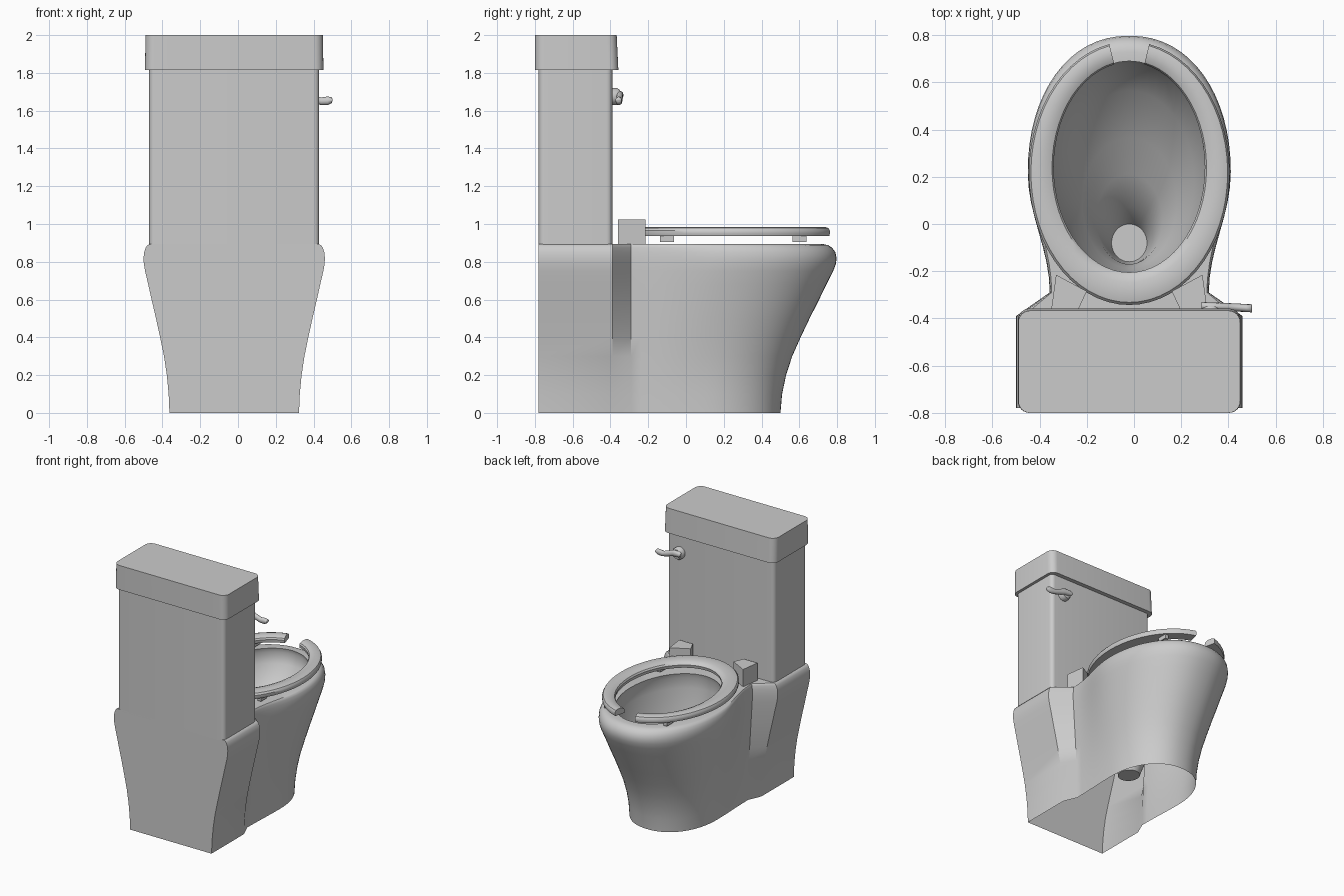
import bpy, bmesh, math
from mathutils import Vector

if "Cube" in bpy.data.objects:
    bpy.data.objects.remove(bpy.data.objects["Cube"])

CX = -0.02  # symmetry plane of the fixture
mat = bpy.data.materials.new("porcelain_grey")
mat.diffuse_color = (0.6, 0.6, 0.6, 1)
mat.use_nodes = True
mat.node_tree.nodes["Principled BSDF"].inputs["Base Color"].default_value = mat.diffuse_color


def finish(name, bm, angle=35):
    bmesh.ops.recalc_face_normals(bm, faces=bm.faces)
    me = bpy.data.meshes.new(name)
    bm.to_mesh(me)
    bm.free()
    ob = bpy.data.objects.new(name, me)
    bpy.context.collection.objects.link(ob)
    me.materials.append(mat)
    bpy.ops.object.select_all(action='DESELECT')
    ob.select_set(True)
    bpy.context.view_layer.objects.active = ob
    bpy.ops.object.shade_smooth_by_angle(angle=math.radians(angle))
    return ob


def loft(bm, loops, cap_start=True, cap_end=True):
    rows = [[bm.verts.new(p) for p in lp] for lp in loops]
    n = len(rows[0])
    for a, b in zip(rows, rows[1:]):
        for i in range(n):
            j = (i + 1) % n
            bm.faces.new((a[i], a[j], b[j], b[i]))
    if cap_start:
        bm.faces.new(rows[0])
    if cap_end:
        bm.faces.new(rows[-1])
    return rows


def rounded_rect(hx, y0, y1, r, z):
    pts = []
    for k, (sx, y) in enumerate([(1, y1 - r), (-1, y1 - r), (-1, y0 + r), (1, y0 + r)]):
        for i in range(7):
            a = math.pi / 2 * (k + i / 6)
            pts.append((CX + sx * (hx - r) + r * math.cos(a), y + r * math.sin(a), z))
    return pts


def ellipse(cy, a, b, z, n=48):
    return [(CX + b * math.sin(2 * math.pi * i / n), cy + a * math.cos(2 * math.pi * i / n), z)
            for i in range(n)]


def body_outline(z, t):
    """Half outline from rear wall round to the bowl front, then mirrored."""
    w, neck, wide = .343 + .137 * t, .30 + .037 * t, .31 + .12 * t
    front, cy = .50 + .297 * t, .10 + .12 * t
    half = [(w, -.78), (w, -.39)]
    for i in range(8):
        u = 1 - i / 8
        half.append((neck + (wide - neck) * (1 + math.cos(math.pi * u)) / 2, cy + u * (-.29 - cy)))
    for i in range(17):
        a = math.pi / 2 * i / 16
        half.append((wide * math.cos(a) ** .92, cy + (front - cy) * math.sin(a) ** .96)
                    if i < 16 else (0, front))
    full = half + [(-x, y) for x, y in reversed(half[:-1])]
    return [(CX + x, y, z) for x, y in full]


# Body: pedestal and bowl shell, open underneath, with sunken bowl
bm = bmesh.new()
levels = [(0, 0), (.1, .03), (.2, .1), (.3, .21), (.4, .36), (.5, .52), (.6, .69), (.68, .82),
          (.75, .94), (.79, .99), (.82, 1), (.85, .98), (.875, .92), (.888, .85), (.893, .77)]
outer = loft(bm, [body_outline(z, t) for z, t in levels], False, False)
basin = [(.893, .24, .45, .32), (.86, .24, .46, .33), (.78, .23, .45, .32), (.65, .18, .385, .275),
         (.5, .09, .275, .20), (.42, .02, .19, .14), (.32, -.05, .12, .10), (.2, -.08, .08, .075)]
inner = loft(bm, [ellipse(cy, a, b, z) for z, cy, a, b in basin], False, True)
rim = []
for row in (outer[-1], inner[0]):
    rim += [bm.edges.get((row[i], row[i - 1])) for i in range(len(row))]
bmesh.ops.triangle_fill(bm, use_beauty=True, edges=rim, normal=Vector((0, 0, 1)))
finish("bowl_and_pedestal", bm)

# Tank and its lid
bm = bmesh.new()
loft(bm, [rounded_rect(.45, -.78, -.39, .03, z) for z in (.88, 1.84)])
finish("tank", bm)
bm = bmesh.new()
loft(bm, [rounded_rect(.472, -.80, -.358, .05, 1.815), rounded_rect(.47, -.80, -.367, .05, 2.0)])
finish("tank_lid", bm)

# Seat: open-fronted ring swept from one end of the gap to the other
bm = bmesh.new()
section = [(.04, .937), (0, .95), (0, .965), (.08, .978), (.3, .985), (.7, .982), (.93, .972),
           (1, .96), (.96, .937)]
gap, steps, loops = .2, 56, []
for i in range(steps + 1):
    a = gap + (2 * math.pi - 2 * gap) * i / steps
    s, c = math.sin(a), math.cos(a)
    o, n = Vector((.425 * s, .215 + .558 * c)), Vector((.32 * s, .24 + .445 * c))
    loops.append([(CX + o.lerp(n, f).x, o.lerp(n, f).y, z) for f, z in section])
loft(bm, loops)
finish("seat", bm)

# Hinge blocks and seat bumpers, mirrored
for side, label in ((1, "right"), (-1, "left")):
    bm = bmesh.new()
    plan = [(.31, -.215), (.18, -.285), (.215, -.36), (.33, -.36)]
    loft(bm, [[(CX + side * x, y, z) for x, y in plan] for z in (.885, 1.025)])
    finish("hinge_block_" + label, bm)
    for x, y, pos in ((.295, -.10, "rear"), (.25, .60, "front")):
        bm = bmesh.new()
        loft(bm, [[(CX + side * (x + dx), y + dy, z) for dx, dy in
                   ((-.015, -.037), (.015, -.037), (.015, .037), (-.015, .037))]
                  for z in (.905, .945)])
        finish("seat_bumper_%s_%s" % (pos, label), bm)

# Flush handle: round boss and a bent lever
bm = bmesh.new()
loft(bm, [[(.325 + r * math.cos(k * math.pi / 12), y, 1.675 + r * math.sin(k * math.pi / 12))
           for k in range(24)] for y, r in ((-.40, .045), (-.365, .045), (-.35, .035))])
finish("flush_boss", bm)
bm = bmesh.new()
path = [(.285, 1.68, .012, -.348), (.30, 1.682, .022, -.348), (.35, 1.68, .024, -.35),
        (.40, 1.662, .022, -.352), (.44, 1.65, .02, -.354), (.475, 1.652, .023, -.356),
        (.495, 1.655, .016, -.357), (.5, 1.656, .006, -.357)]
loft(bm, [[(x, y + .017 * math.cos(k * math.pi / 6), z + h * math.sin(k * math.pi / 6))
           for k in range(12)] for x, z, h, y in path])
finish("flush_lever", bm, 50)
